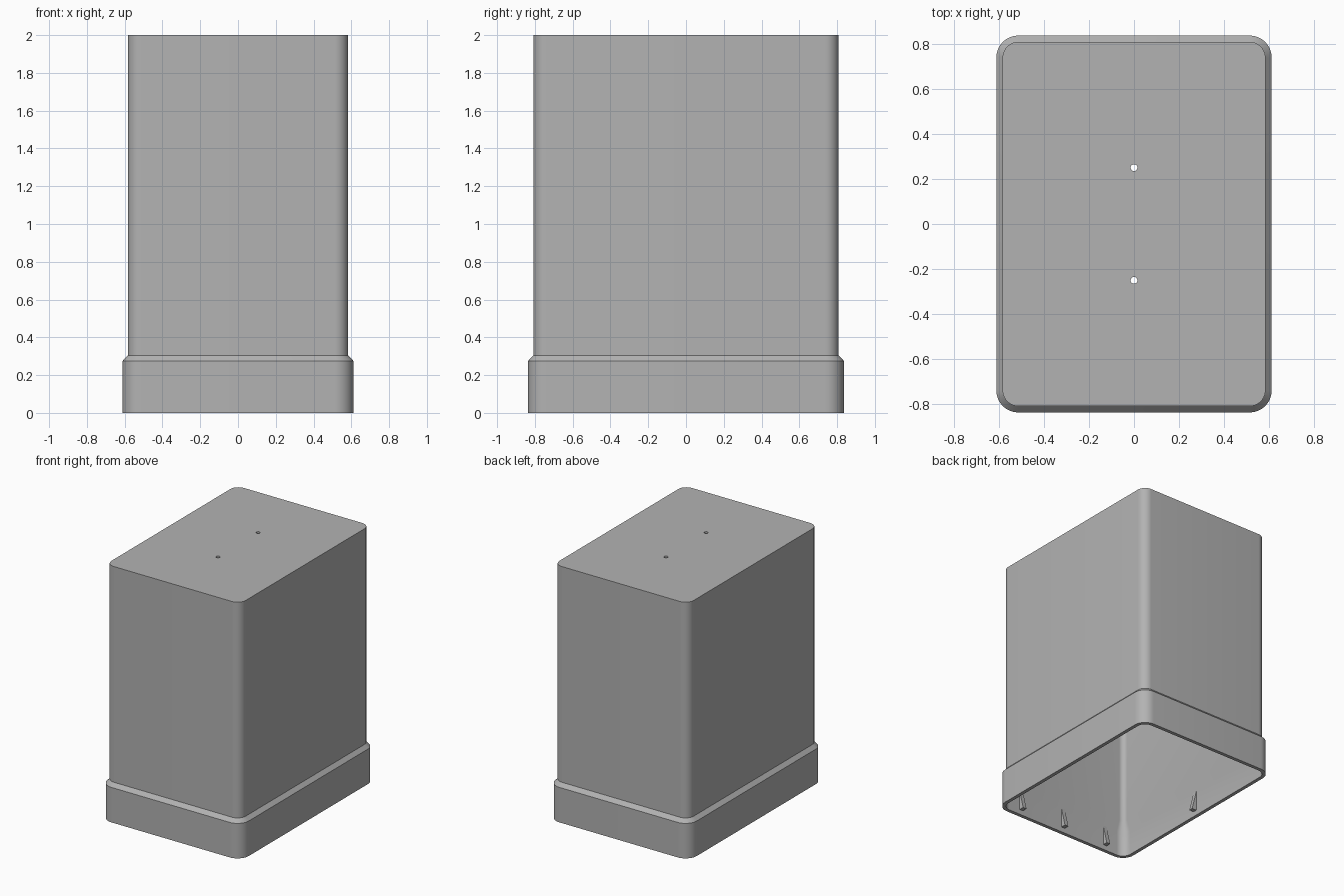
import bpy, bmesh, math
from mathutils import Matrix

old = bpy.data.objects.get("Cube")
if old:
    bpy.data.objects.remove(old, do_unlink=True)

grey = bpy.data.materials.new("plain grey")
grey.use_nodes = True
GREY = (0.45, 0.45, 0.45, 1)
grey.diffuse_color = GREY
grey.node_tree.nodes["Principled BSDF"].inputs["Base Color"].default_value = GREY


def finish(name, bm):
    bmesh.ops.recalc_face_normals(bm, faces=bm.faces)
    mesh = bpy.data.meshes.new(name)
    bm.to_mesh(mesh)
    bm.free()
    mesh.materials.append(grey)
    obj = bpy.data.objects.new(name, mesh)
    bpy.context.collection.objects.link(obj)
    return obj


def rounded_loop(bm, hx, hy, radius, z, steps=10):
    """Ring of vertices around a rounded rectangle."""
    ring = []
    for quarter, (sx, sy) in enumerate([(1, 1), (-1, 1), (-1, -1), (1, -1)]):
        for i in range(steps + 1):
            a = (quarter + i / steps) * math.pi / 2
            ring.append(bm.verts.new((sx * (hx - radius) + radius * math.cos(a),
                                      sy * (hy - radius) + radius * math.sin(a), z)))
    return ring


# Hollow cover: half width, half depth, corner radius, height, outside then inside
WALL = 0.028
X, Y, R = 0.583, 0.808, 0.07
sections = [
    (X + WALL, Y + WALL, R + WALL, 0),
    (X + WALL, Y + WALL, R + WALL, 0.275),
    (X, Y, R, 0.305),
    (X, Y, R, 2),
    (X - WALL, Y - WALL, R - WALL, 2 - WALL),
    (X - WALL, Y - WALL, R - WALL, 0.28),
    (X, Y, R, 0.2),
    (X, Y, R, 0),
]
bm = bmesh.new()
rings = [rounded_loop(bm, *s) for s in sections]
top, ceiling = 3, 4
for k, ring in enumerate(rings):
    if k == top:
        continue
    above = rings[(k + 1) % len(rings)]
    for i in range(len(ring)):
        j = (i + 1) % len(ring)
        bm.faces.new((ring[i], ring[j], above[j], above[i]))
bm.faces.new(rings[top])
bm.faces.new(rings[ceiling])
cover = finish("cover", bm)

# Two small round holes through the top
bm = bmesh.new()
for y in (-0.25, 0.25):
    bmesh.ops.create_cone(bm, cap_ends=True, segments=24, radius1=0.015, radius2=0.015,
                          depth=0.2, matrix=Matrix.Translation((0, y, 2)))
cutter = finish("hole_cutter", bm)
cutter.hide_render = True
cut = cover.modifiers.new("holes", "BOOLEAN")
cut.operation = "DIFFERENCE"
cut.solver = "EXACT"
cut.object = cutter
bpy.context.view_layer.objects.active = cover
cover.select_set(True)
bpy.ops.object.modifier_apply(modifier=cut.name)
bpy.data.objects.remove(cutter, do_unlink=True)
bpy.ops.object.shade_smooth_by_angle(angle=math.radians(30))


# Wedge clips inside the skirt, sloping out from the wall towards the bottom
def clip(name, wall, along, turn):
    bm = bmesh.new()
    half, reach, low, high = 0.016, 0.04, 0.04, 0.2
    profile = [(wall + 0.005, low), (wall - reach, low), (wall, high), (wall + 0.005, high)]
    sides = [[bm.verts.new((r, along + s * half, z)) for r, z in profile] for s in (-1, 1)]
    bm.faces.new(sides[0])
    bm.faces.new(sides[1])
    for i in range(4):
        j = (i + 1) % 4
        bm.faces.new((sides[0][i], sides[0][j], sides[1][j], sides[1][i]))
    bmesh.ops.rotate(bm, verts=bm.verts, matrix=Matrix.Rotation(math.radians(turn), 3, "Z"))
    finish(name, bm)


for side, turn in (("left", 0), ("right", 180)):
    clip(side + "_clip", X, 0, turn)
for side, turn in (("back", 90), ("front", -90)):
    for i in (-1, 0, 1):
        clip(f"{side}_clip_{i + 2}", Y, i * 0.4, turn)
